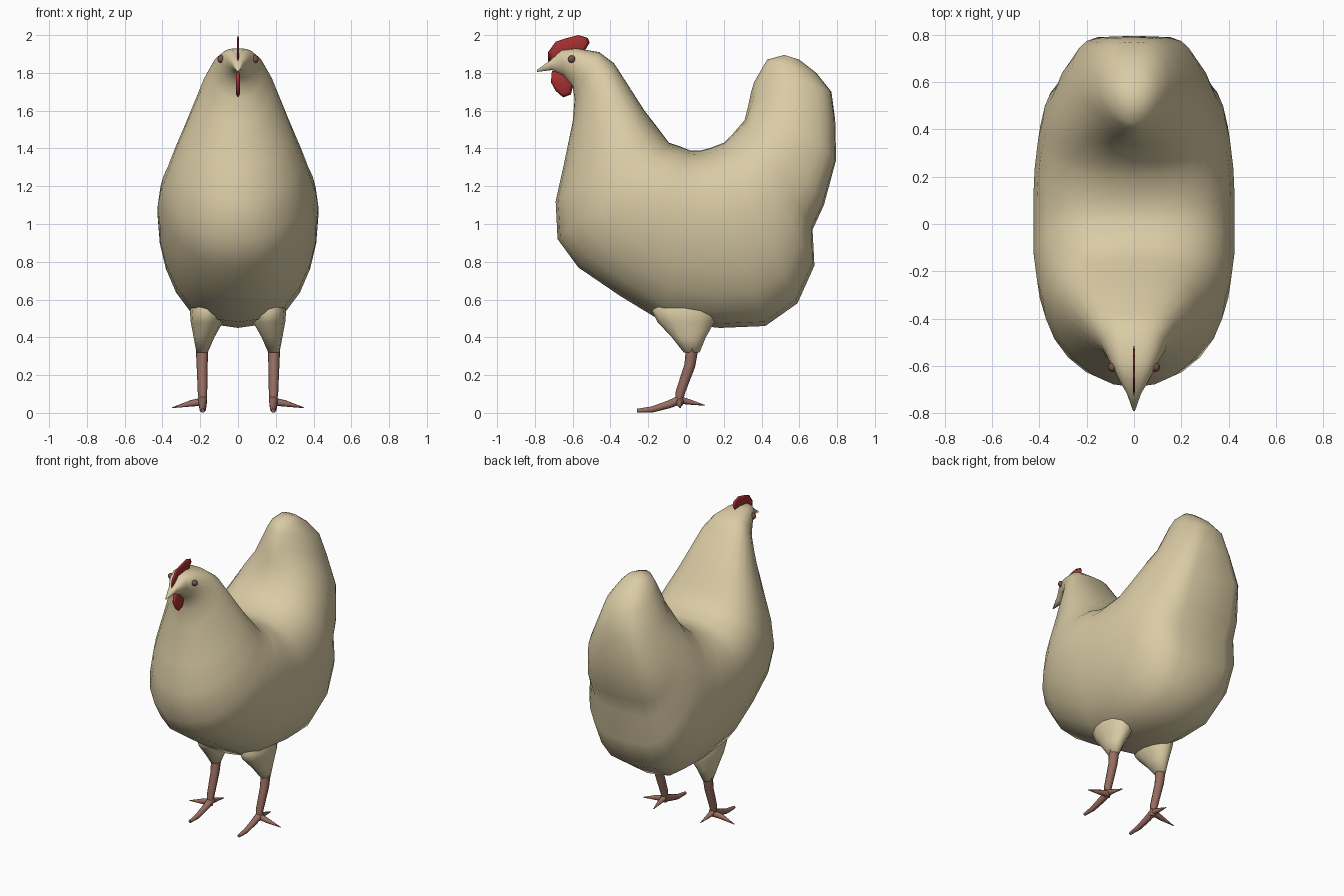
import bpy, bmesh, math
from mathutils import Vector

if "Cube" in bpy.data.objects:
    bpy.data.objects.remove(bpy.data.objects["Cube"])


def material(name, rgb):
    m = bpy.data.materials.new(name)
    m.diffuse_color = (*rgb, 1)
    m.use_nodes = True
    m.node_tree.nodes["Principled BSDF"].inputs["Base Color"].default_value = m.diffuse_color
    return m


CREAM = material("cream feathers", (0.70, 0.60, 0.375))
RED = material("comb red", (0.38, 0.03, 0.03))
BROWN = material("leg brown", (0.32, 0.155, 0.12))
EYE = material("eye brown", (0.2, 0.085, 0.07))


def finish(name, bm, mat, angle=80):
    bmesh.ops.recalc_face_normals(bm, faces=bm.faces)
    me = bpy.data.meshes.new(name)
    bm.to_mesh(me)
    bm.free()
    ob = bpy.data.objects.new(name, me)
    bpy.context.collection.objects.link(ob)
    me.materials.append(mat)
    bpy.ops.object.select_all(action='DESELECT')
    ob.select_set(True)
    bpy.context.view_layer.objects.active = ob
    bpy.ops.object.shade_smooth_by_angle(angle=math.radians(angle))
    return ob


def loft(name, rings, mat, angle=80):
    bm = bmesh.new()
    vs = [[bm.verts.new(p) for p in r] for r in rings]
    n = len(rings[0])
    for a, b in zip(vs, vs[1:]):
        for i in range(n):
            j = (i + 1) % n
            bm.faces.new((a[i], a[j], b[j], b[i]))
    bm.faces.new(vs[0])
    bm.faces.new(vs[-1])
    return finish(name, bm, mat, angle)


def ramp(keys, t):
    """Linear interpolation through (position, value) keys."""
    for (a, u), (b, v) in zip(keys, keys[1:]):
        if t <= b:
            return u + (v - u) * (t - a) / (b - a)
    return keys[-1][1]


# Body: rings fanned between the back line and the breast/belly/tail line
# (back y, back z, outer y, outer z, half width)
sections = [
    (-0.79, 1.815, -0.79, 1.805, 0.004), (-0.72, 1.865, -0.71, 1.815, 0.03),
    (-0.66, 1.92, -0.65, 1.785, 0.065), (-0.58, 1.93, -0.60, 1.73, 0.10),
    (-0.46, 1.91, -0.59, 1.66, 0.14), (-0.38, 1.85, -0.60, 1.54, 0.185),
    (-0.22, 1.60, -0.65, 1.30, 0.29), (-0.15, 1.51, -0.69, 1.12, 0.34),
    (-0.09, 1.43, -0.68, 0.92, 0.385), (-0.03, 1.41, -0.57, 0.77, 0.41),
    (0.02, 1.39, -0.35, 0.62, 0.425), (0.05, 1.39, -0.12, 0.48, 0.425),
    (0.08, 1.39, 0.18, 0.45, 0.425), (0.12, 1.40, 0.42, 0.46, 0.42),
    (0.20, 1.43, 0.59, 0.58, 0.405), (0.25, 1.48, 0.68, 0.78, 0.385),
    (0.31, 1.55, 0.67, 0.97, 0.355), (0.33, 1.63, 0.73, 1.10, 0.325),
    (0.345, 1.70, 0.795, 1.34, 0.265), (0.36, 1.75, 0.79, 1.55, 0.20),
    (0.40, 1.82, 0.77, 1.70, 0.15), (0.43, 1.87, 0.69, 1.80, 0.10),
    (0.52, 1.895, 0.60, 1.87, 0.05),
]
# Along the body: how boxy the outer side is, and where the ring is widest
boxy = [(0, 1), (7, 1), (9, 0.85), (12, 0.75), (15, 0.6), (18, 0.4), (22, 1)]
skew = [(0, 1.4), (13, 1.4), (15, 1.2), (18, 0.75), (22, 1)]
N = 24
rings = []
for t, (iy, iz, oy, oz, w) in enumerate(sections):
    k, p = ramp(boxy, t), ramp(skew, t)
    ring = []
    for i in range(N):
        a = 2 * math.pi * i / N
        s = ((1 - math.cos(a)) / 2) ** p
        sn = math.sin(a)
        x = math.copysign(abs(sn) ** (k if math.cos(a) < 0 else 1), sn) * w
        ring.append((x, iy + (oy - iy) * s, iz + (oz - iz) * s))
    rings.append(ring)
loft("body", rings, CREAM, 120)


def flat_ring(c, rx, ry, n=12):
    return [(c[0] + rx * math.cos(2 * math.pi * i / n),
             c[1] + ry * math.sin(2 * math.pi * i / n), c[2]) for i in range(n)]


def tube(name, points, radii, mat, n=8):
    """Round tube along a path, one radius per point."""
    pts = [Vector(p) for p in points]
    out = []
    for i, p in enumerate(pts):
        d = (pts[min(i + 1, len(pts) - 1)] - pts[max(i - 1, 0)]).normalized()
        u = d.cross(Vector((0.3, 0.2, 1)) if abs(d.z) < 0.8 else Vector((0, 1, 0))).normalized()
        v = d.cross(u)
        out.append([p + (u * math.cos(2 * math.pi * k / n) + v * math.sin(2 * math.pi * k / n)) * radii[i]
                    for k in range(n)])
    return loft(name, out, mat)


# Thighs, shanks, toes and eyes on both sides
for side, s in (("right", 1), ("left", -1)):
    loft(side + "_thigh", [
        flat_ring((s * 0.19, 0.03, 0.32), 0.03, 0.042),
        flat_ring((s * 0.18, 0.015, 0.40), 0.055, 0.09),
        flat_ring((s * 0.165, 0.0, 0.48), 0.085, 0.15),
        flat_ring((s * 0.165, -0.01, 0.54), 0.09, 0.17),
        flat_ring((s * 0.16, -0.01, 0.66), 0.05, 0.10)], CREAM)
    tube(side + "_shank", [(s * 0.19, 0.035, 0.36), (s * 0.19, 0.02, 0.25),
                           (s * 0.188, -0.03, 0.11), (s * 0.187, -0.04, 0.04)],
         [0.034, 0.029, 0.025, 0.018], BROWN)
    tube(side + "_front_toe", [(s * 0.187, -0.02, 0.075), (s * 0.187, -0.09, 0.045),
                               (s * 0.187, -0.18, 0.018), (s * 0.187, -0.26, 0.012)],
         [0.025, 0.022, 0.017, 0.01], BROWN)
    tube(side + "_outer_toe", [(s * 0.187, -0.03, 0.06), (s * 0.25, -0.035, 0.05), (s * 0.35, -0.03, 0.027)],
         [0.022, 0.017, 0.002], BROWN)
    tube(side + "_back_toe", [(s * 0.187, -0.04, 0.07), (s * 0.185, 0.03, 0.055), (s * 0.18, 0.10, 0.04)],
         [0.022, 0.013, 0.002], BROWN)
    bm = bmesh.new()
    bmesh.ops.create_uvsphere(bm, u_segments=10, v_segments=6, radius=0.02)
    bmesh.ops.translate(bm, verts=bm.verts, vec=(s * 0.09, -0.605, 1.873))
    finish(side + "_eye", bm, EYE)


def plate(name, outline, half, mat):
    """Thin lens: thick in the middle, sharp at the rim."""
    bm = bmesh.new()
    rim = [bm.verts.new((0, y, z)) for y, z in outline]
    cy = sum(p[0] for p in outline) / len(outline)
    cz = sum(p[1] for p in outline) / len(outline)
    for sx in (1, -1):
        inner = [bm.verts.new((sx * half, cy + (y - cy) * 0.75, cz + (z - cz) * 0.75)) for y, z in outline]
        for i in range(len(rim)):
            j = (i + 1) % len(rim)
            bm.faces.new((rim[i], rim[j], inner[j], inner[i]))
        bm.faces.new(inner)
    return finish(name, bm, mat, 180)


# Comb and wattle
plate("comb", [(-0.73, 1.86), (-0.73, 1.91), (-0.69, 1.965), (-0.63, 1.985), (-0.57, 2.0),
               (-0.52, 1.985), (-0.51, 1.96), (-0.54, 1.91), (-0.62, 1.89)], 0.005, RED)
plate("wattle", [(-0.71, 1.81), (-0.715, 1.75), (-0.69, 1.705), (-0.65, 1.67),
                 (-0.61, 1.685), (-0.595, 1.74), (-0.62, 1.81)], 0.011, RED)
